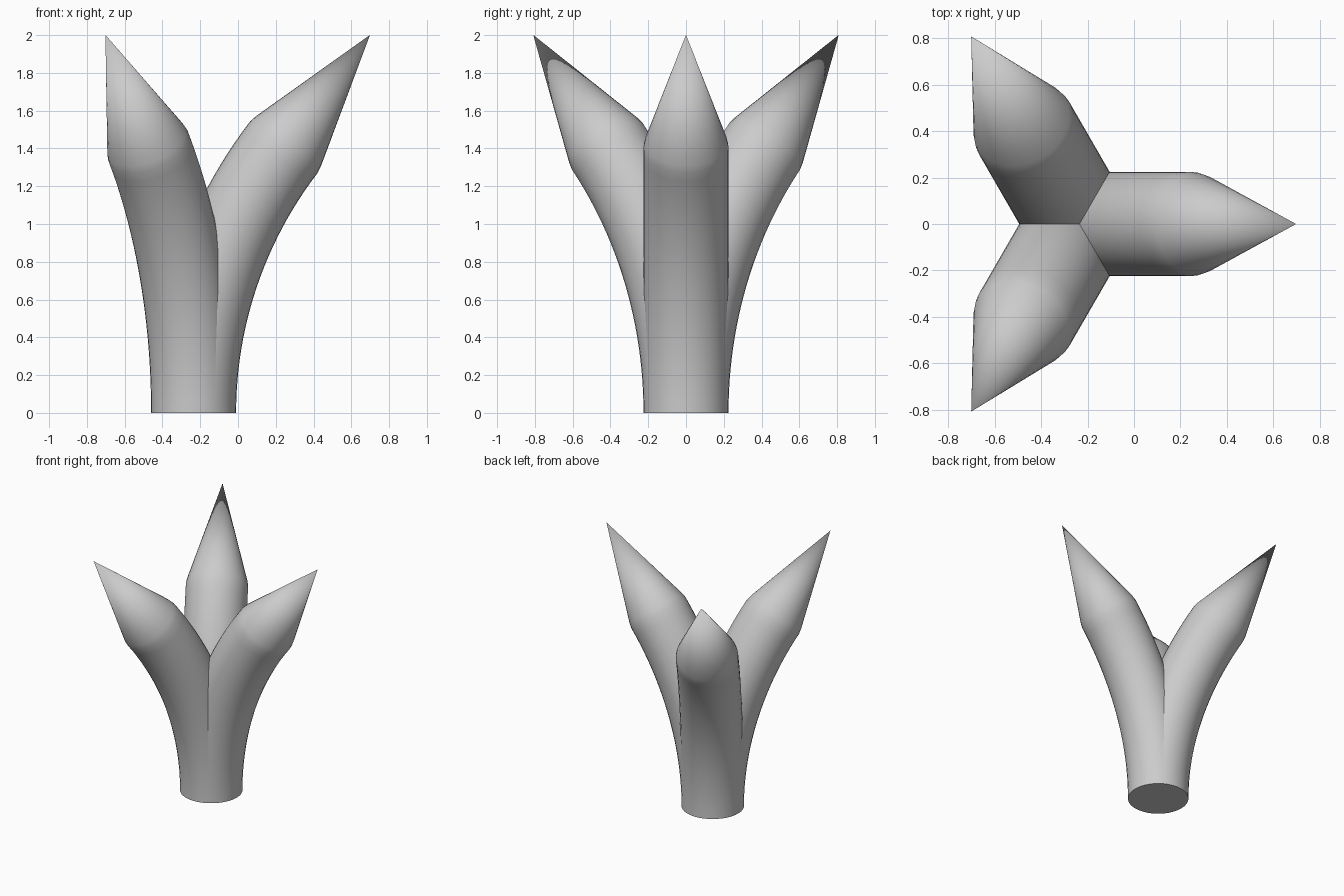
import bpy, bmesh
from math import sin, cos, radians, pi
from mathutils import Matrix, Vector

cube = bpy.data.objects.get("Cube")
if cube:
    bpy.data.objects.remove(cube)

SIDES = 36
RADIUS = 0.225
BEND_RADIUS = 2.31
BEND = radians(37.5)
TIP_LENGTH = 0.75
BASE_X = -0.235

grey = bpy.data.materials.new("plain grey")
grey.use_nodes = True
grey.diffuse_color = (0.6, 0.6, 0.6, 1)
grey.node_tree.nodes["Principled BSDF"].inputs["Base Color"].default_value = (0.6, 0.6, 0.6, 1)


def finish(bm, name):
    mesh = bpy.data.meshes.new(name)
    bm.to_mesh(mesh)
    bm.free()
    mesh.materials.append(grey)
    obj = bpy.data.objects.new(name, mesh)
    bpy.context.collection.objects.link(obj)
    return obj


def spine(angle, extra=0.0):
    """Point on the bent centre line, plus a straight run past it."""
    return Vector((BEND_RADIUS * (1 - cos(angle)) + extra * sin(angle), 0,
                   BEND_RADIUS * sin(angle) + extra * cos(angle)))


def add_ring(bm, angle, extra, radius):
    tilt = Matrix.Rotation(angle, 3, 'Y')
    centre = spine(angle, extra)
    turns = [2 * pi * i / SIDES for i in range(SIDES)]
    return [bm.verts.new(centre + tilt @ Vector((radius * cos(t), radius * sin(t), 0)))
            for t in turns]


def branch(name, heading):
    bm = bmesh.new()
    steps = 24
    stations = [(BEND * i / steps, 0, RADIUS) for i in range(steps + 1)]
    # Slightly rounded shoulder below the cone
    stations.append((BEND, 0.04, RADIUS * 0.965))
    rings = [add_ring(bm, *s) for s in stations]
    for low, high in zip(rings, rings[1:]):
        for i in range(SIDES):
            j = (i + 1) % SIDES
            bm.faces.new((low[i], low[j], high[j], high[i]))
    # Pointed tip
    tip = bm.verts.new(spine(BEND, TIP_LENGTH))
    for i in range(SIDES):
        bm.faces.new((rings[-1][i], rings[-1][(i + 1) % SIDES], tip))
    place = Matrix.Translation((BASE_X, 0, 0)) @ Matrix.Rotation(heading, 4, 'Z')
    bm.transform(place)
    obj = finish(bm, name)
    bpy.ops.object.select_all(action='DESELECT')
    obj.select_set(True)
    bpy.context.view_layer.objects.active = obj
    bpy.ops.object.shade_smooth_by_angle(angle=radians(30))


# Three branches that share one foot
for name, degrees in (("left_branch", 0), ("back_branch", 120), ("front_branch", 240)):
    branch(name, radians(degrees))

# Flat underside
bm = bmesh.new()
bmesh.ops.create_circle(bm, cap_ends=True, segments=SIDES, radius=RADIUS,
                        matrix=Matrix.Translation((BASE_X, 0, 0)))
for face in bm.faces:
    face.normal_update()
    if face.normal.z > 0:
        face.normal_flip()
finish(bm, "base_cap")
